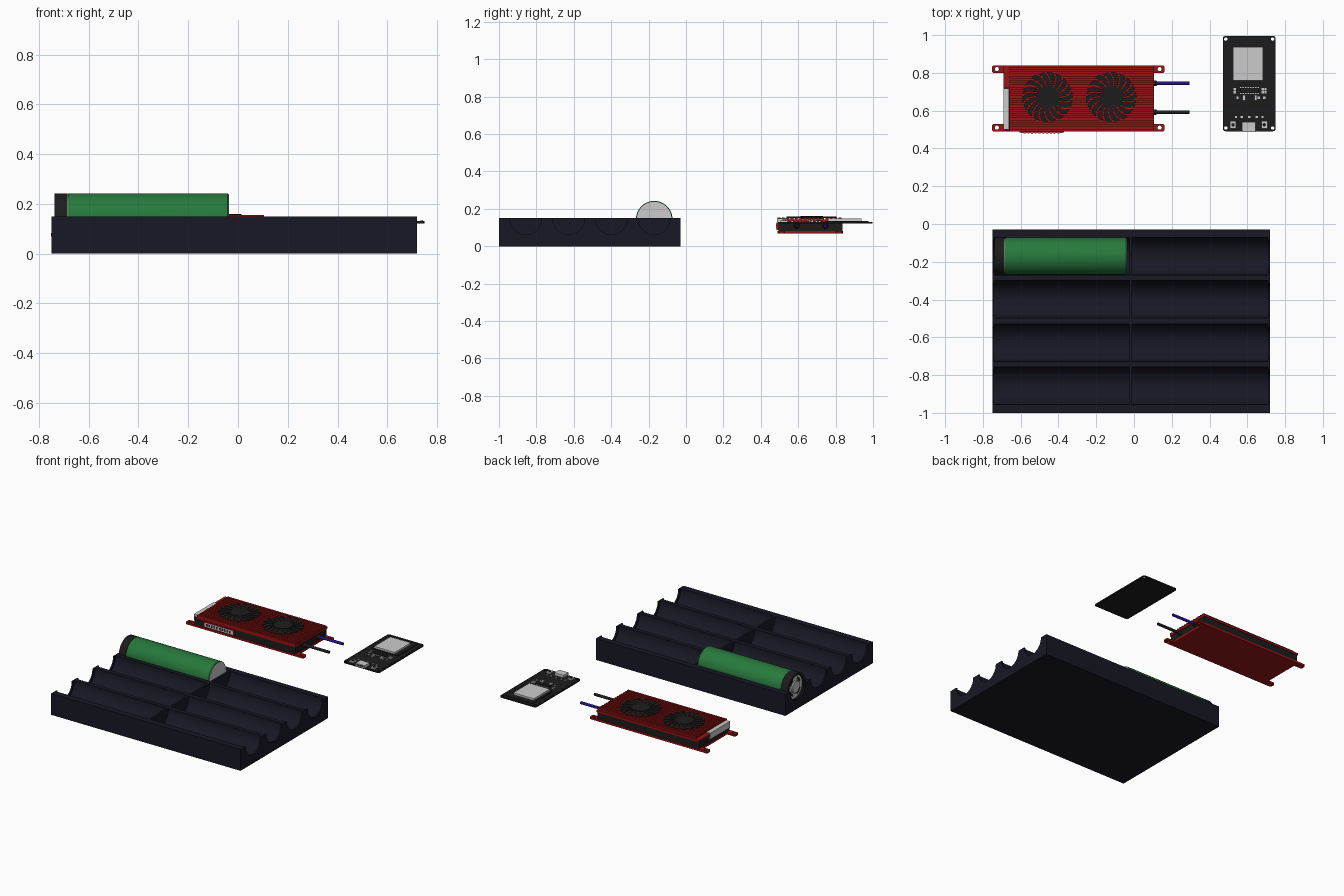
import bpy, bmesh, math
from mathutils import Vector, Matrix

if "Cube" in bpy.data.objects:
    bpy.data.objects.remove(bpy.data.objects["Cube"])


def material(name, r, g, b):
    m = bpy.data.materials.new(name)
    m.diffuse_color = (r, g, b, 1)
    m.use_nodes = True
    m.node_tree.nodes["Principled BSDF"].inputs["Base Color"].default_value = m.diffuse_color
    return m


NAVY = material("navy_plastic", 0.009, 0.009, 0.018)
BLACK = material("black", 0.012, 0.012, 0.012)
RED = material("red_metal", 0.32, 0.007, 0.007)
GREEN = material("green_wrap", 0.02, 0.19, 0.045)
BLUE = material("blue_cable", 0.02, 0.005, 0.25)


def finish(name, bm, mat=None, smooth=True):
    bmesh.ops.recalc_face_normals(bm, faces=bm.faces)
    me = bpy.data.meshes.new(name)
    bm.to_mesh(me)
    bm.free()
    ob = bpy.data.objects.new(name, me)
    bpy.context.collection.objects.link(ob)
    if mat:
        me.materials.append(mat)
    if smooth:
        bpy.ops.object.select_all(action='DESELECT')
        ob.select_set(True)
        bpy.context.view_layer.objects.active = ob
        bpy.ops.object.shade_smooth_by_angle(angle=math.radians(30))
    return ob


def add_box(bm, x0, x1, y0, y1, z0, z1):
    m = Matrix.Translation(((x0 + x1) / 2, (y0 + y1) / 2, (z0 + z1) / 2))
    bmesh.ops.create_cube(bm, size=1, matrix=m @ Matrix.Diagonal((x1 - x0, y1 - y0, z1 - z0, 1)))


def boxes(name, items, mat=None):
    bm = bmesh.new()
    for b in items:
        add_box(bm, *b)
    return finish(name, bm, mat, False)


def add_prism(bm, pts, direction):
    """Extrude a flat outline of 3D points."""
    f = bm.faces.new([bm.verts.new(p) for p in pts])
    r = bmesh.ops.extrude_face_region(bm, geom=[f])
    bmesh.ops.translate(bm, vec=Vector(direction),
                        verts=[v for v in r['geom'] if isinstance(v, bmesh.types.BMVert)])


def add_lathe(bm, prof, cy, cz, ring=False, n=48):
    """Revolve (x, radius) points about an axis parallel to x."""
    rows = [[bm.verts.new((x, cy + r * math.cos(2 * math.pi * i / n), cz + r * math.sin(2 * math.pi * i / n)))
             for i in range(n)] for x, r in prof]
    if not ring:
        bm.faces.new(rows[0])
        bm.faces.new(rows[-1])
    pairs = list(zip(rows, rows[1:])) + ([(rows[-1], rows[0])] if ring else [])
    for a, b in pairs:
        for i in range(n):
            j = (i + 1) % n
            bm.faces.new((a[i], a[j], b[j], b[i]))


def lathe(name, prof, cy, cz, mat=None, ring=False):
    bm = bmesh.new()
    add_lathe(bm, prof, cy, cz, ring)
    return finish(name, bm, mat)


def disc_z(bm, x, y, r, z0, z1, n=24):
    bmesh.ops.create_cone(bm, cap_ends=True, segments=n, radius1=r, radius2=r, depth=z1 - z0,
                          matrix=Matrix.Translation((x, y, (z0 + z1) / 2)))


def cut(ob, bm):
    tool = finish("cutter", bm, None, False)
    tool.hide_render = True
    mod = ob.modifiers.new("cut", 'BOOLEAN')
    mod.operation, mod.solver, mod.object = 'DIFFERENCE', 'EXACT', tool
    bpy.ops.object.select_all(action='DESELECT')
    bpy.context.view_layer.objects.active = ob
    ob.select_set(True)
    bpy.ops.object.modifier_apply(modifier="cut")
    bpy.data.objects.remove(tool)
    bpy.ops.object.shade_smooth_by_angle(angle=math.radians(30))


# Cell tray: eight troughs, a middle wall and lipped end openings
tray = boxes("cell_tray", [(-0.75, 0.72, -1.0, -0.03, 0, 0.15)], NAVY)
bm = bmesh.new()
for k in range(4):
    y = -0.17 - 0.229 * k
    add_lathe(bm, [(-0.8, 0.085), (-0.74, 0.085), (-0.74, 0.1), (-0.025, 0.1)], y, 0.147)
    add_lathe(bm, [(-0.01, 0.1), (0.71, 0.1), (0.71, 0.085), (0.8, 0.085)], y, 0.147)
cut(tray, bm)

# Cylindrical cell
CY, CZ = -0.17, 0.145
lathe("cell_core", [(-0.737, 0.038), (-0.734, 0.042), (-0.726, 0.042), (-0.726, 0.093), (-0.037, 0.093),
                    (-0.037, 0.02)], CY, CZ)
lathe("cell_wrap", [(-0.683, 0.0965), (-0.68, 0.0975), (-0.042, 0.0975), (-0.039, 0.095)], CY, CZ, GREEN)
lathe("cell_insulator_ring", [(-0.738, 0.08), (-0.738, 0.096), (-0.735, 0.0975), (-0.685, 0.0975),
                              (-0.685, 0.08)], CY, CZ, BLACK, True)
bm = bmesh.new()
for k in range(4):
    a = math.radians(45 + 90 * k)
    arc = [(r, a + s * 0.4) for r, ss in ((0.05, (-1, 0, 1)), (0.066, (1, 0, -1))) for s in ss]
    add_prism(bm, [(-0.7275, CY + r * math.cos(t), CZ + r * math.sin(t)) for r, t in arc], (0.003, 0, 0))
finish("cell_vents", bm, BLACK)

# Power module base plate with four drilled ears
X0, X1, Y0, Y1 = -0.69, 0.105, 0.49, 0.84
half = [(X0, 0.80), (-0.745, 0.80), (-0.752, 0.807), (-0.752, 0.833), (-0.745, Y1),
        (0.155, Y1), (0.162, 0.833), (0.162, 0.807), (0.155, 0.80), (X1, 0.80)]
outline = half + [(x, Y0 + Y1 - y) for x, y in reversed(half)]
bm = bmesh.new()
add_prism(bm, [(x, y, 0.068) for x, y in outline], (0, 0, 0.014))
base = finish("module_base_plate", bm, RED)
bm = bmesh.new()
for x in (-0.726, 0.136):
    for y in (0.51, 0.82):
        disc_z(bm, x, y, 0.011, 0.05, 0.1)
cut(base, bm)

# Black body and ribbed heat sink
boxes("module_body", [(-0.685, 0.1, 0.494, 0.836, 0.08, 0.134)], BLACK)
N = 15
p = (Y1 - Y0) / N
comb = [(Y1, 0.13), (Y0, 0.13)]
for i in range(N):
    y = Y0 + i * p
    comb += [(y, 0.155), (y + p * 0.6, 0.155), (y + p * 0.6, 0.144), (y + p, 0.144)]
bm = bmesh.new()
add_prism(bm, [(-0.66, y, z) for y, z in comb], (0.765, 0, 0))
finish("heat_sink", bm, RED, False)
boxes("heat_sink_end_step", [(X0, -0.66, 0.72, Y1, 0.13, 0.144)], RED)

# Connectors on the end and front side
boxes("balance_connector", [(-0.692, -0.662, 0.5, 0.718, 0.105, 0.15)])
boxes("side_port_frame", [(-0.605, -0.37, 0.484, 0.5, 0.088, 0.128)], RED)
boxes("side_port", [(-0.597, -0.378, 0.482, 0.49, 0.094, 0.122)])
boxes("side_port_contacts", [(-0.585 + i * 0.02, -0.575 + i * 0.02, 0.48, 0.485, 0.1, 0.116)
                             for i in range(10)], BLACK)

# Two cooling fans with swept blades
for fx, tag in ((-0.458, "left"), (-0.12, "right")):
    bm = bmesh.new()
    disc_z(bm, fx, 0.672, 0.06, 0.146, 0.162, 40)
    for k in range(18):
        a = 2 * math.pi * k / 18
        side = [(0.055, 0), (0.085, 0.06), (0.112, 0.17), (0.134, 0.32)]
        pts = [(r, a + s) for r, s in side] + [(r, a + s + 0.25) for r, s in reversed(side)]
        add_prism(bm, [(fx + r * math.cos(t), 0.672 + r * math.sin(t), 0.15) for r, t in pts], (0, 0, 0.009))
    finish(tag + "_fan", bm, BLACK)

# Power cables with strain reliefs
for y, mat, tag in ((0.745, BLUE, "blue"), (0.592, BLACK, "black")):
    lathe(tag + "_cable", [(0.09, 0.0095), (0.295, 0.0095)], y, 0.11, mat)
    lathe(tag + "_cable_grommet", [(0.095, 0.015), (0.115, 0.015), (0.122, 0.011)], y, 0.11, BLACK)

# Controller board with rounded corners, corner holes and pin holes
bm = bmesh.new()
pts = []
for cx, cy, a0 in ((0.735, 0.981, 0), (0.485, 0.981, 90), (0.485, 0.506, 180), (0.735, 0.506, 270)):
    for i in range(5):
        a = math.radians(a0 + 22.5 * i)
        pts.append((cx + 0.015 * math.cos(a), cy + 0.015 * math.sin(a), 0.122))
add_prism(bm, pts, (0, 0, 0.009))
board = finish("controller_board", bm, BLACK)
bm = bmesh.new()
for x in (0.486, 0.734):
    for y in (0.508, 0.979):
        disc_z(bm, x, y, 0.009, 0.1, 0.15, 16)
cut(board, bm)
bm = bmesh.new()
for x in (0.482, 0.738):
    for i in range(19):
        disc_z(bm, x, 0.555 + i * 0.0215, 0.0045, 0.1315 - 0.011, 0.1325, 8)
finish("pin_pads", bm, BLACK)

# Parts on the board
boxes("radio_module_board", [(0.507, 0.713, 0.755, 0.975, 0.130, 0.136)], BLACK)
boxes("radio_shield", [(0.525, 0.684, 0.76, 0.938, 0.135, 0.149)])
boxes("large_chip", [(0.562, 0.662, 0.694, 0.719, 0.130, 0.141)], BLACK)
boxes("chip_pins", [(0.562 + i * 0.0132, 0.570 + i * 0.0132, 0.688, 0.725, 0.130, 0.134) for i in range(8)])
small = [(0.533, 0.714), (0.533, 0.698), (0.682, 0.714), (0.696, 0.714), (0.682, 0.698), (0.696, 0.698),
         (0.548, 0.668), (0.66, 0.668), (0.69, 0.668), (0.54, 0.567), (0.57, 0.567), (0.61, 0.567),
         (0.65, 0.567), (0.68, 0.567)]
boxes("small_components", [(x - 0.006, x + 0.006, y - 0.006, y + 0.006, 0.130, 0.137) for x, y in small])
boxes("regulators", [(0.575, 0.59, 0.655, 0.682, 0.130, 0.14), (0.638, 0.652, 0.655, 0.682, 0.130, 0.14)])
boxes("usb_socket", [(0.572, 0.642, 0.487, 0.541, 0.130, 0.149)])
boxes("usb_opening", [(0.58, 0.634, 0.4862, 0.49, 0.135, 0.144)], BLACK)
boxes("button_bodies", [(x - 0.016, x + 0.016, 0.506, 0.544, 0.130, 0.139) for x in (0.524, 0.69)])
bm = bmesh.new()
for x in (0.524, 0.69):
    disc_z(bm, x, 0.525, 0.009, 0.135, 0.143, 16)
finish("button_caps", bm, BLACK)
